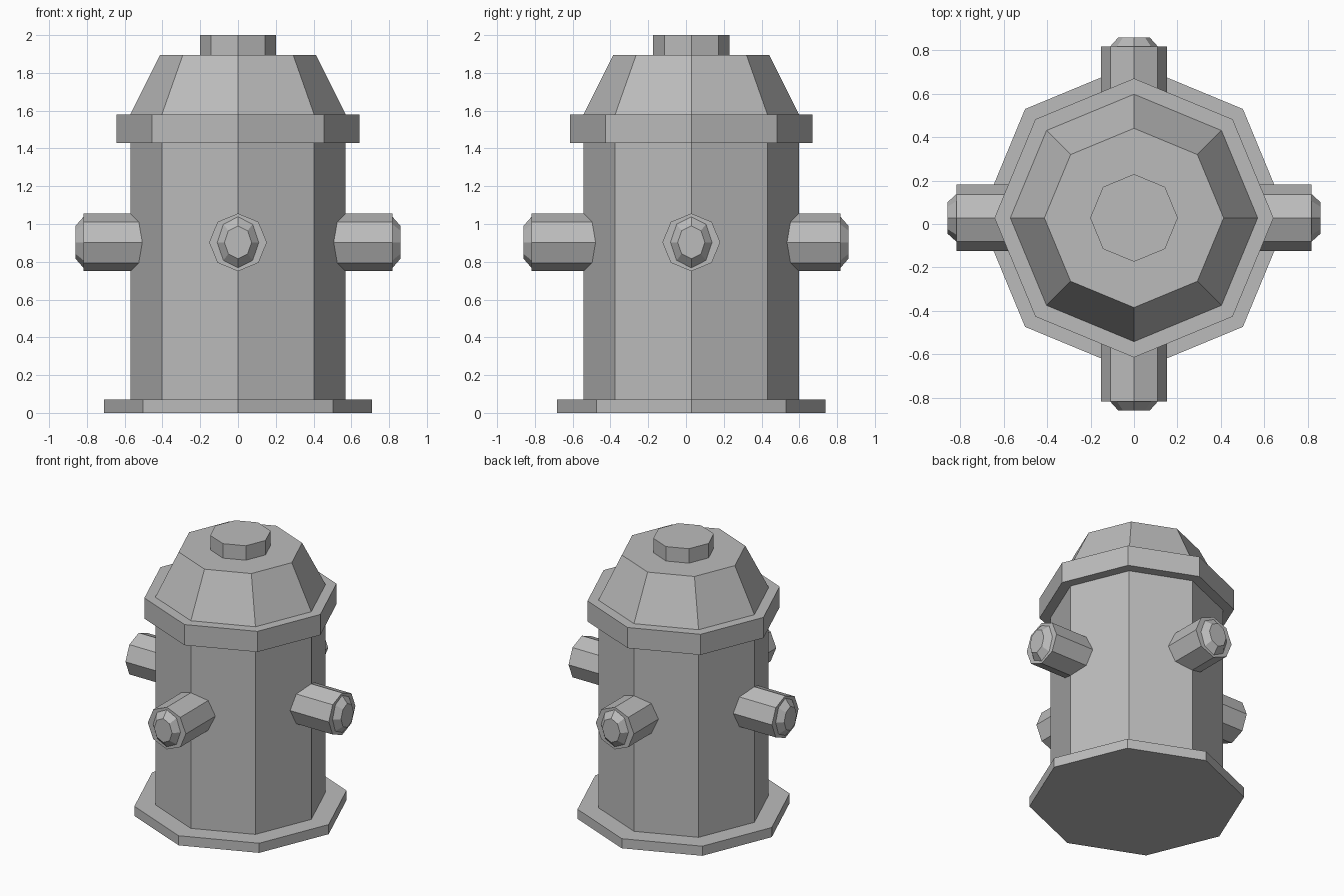
import bpy
import bmesh
from math import cos, sin, tau
from mathutils import Matrix, Vector

SIDES = 8
CENTRE = Vector((0, 0.028, 0))

cube = bpy.data.objects.get("Cube")
if cube:
    bpy.data.objects.remove(cube, do_unlink=True)

# Single flat colour
grey = bpy.data.materials.new("plain grey")
grey.use_nodes = True
colour = (0.5, 0.5, 0.5, 1)
grey.diffuse_color = colour
grey.node_tree.nodes["Principled BSDF"].inputs["Base Color"].default_value = colour


def stack(name, rings, matrix):
    """Closed octagonal solid through rings of (x radius, y radius, height)."""
    bm = bmesh.new()
    loops = []
    for rx, ry, h in rings:
        angles = [tau * i / SIDES for i in range(SIDES)]
        loops.append([bm.verts.new((rx * cos(a), ry * sin(a), h)) for a in angles])
    for low, high in zip(loops, loops[1:]):
        for i in range(SIDES):
            j = (i + 1) % SIDES
            bm.faces.new((low[i], low[j], high[j], high[i]))
    bm.faces.new(loops[0][::-1])
    bm.faces.new(loops[-1])
    bm.transform(matrix)
    bmesh.ops.recalc_face_normals(bm, faces=bm.faces)
    mesh = bpy.data.meshes.new(name)
    bm.to_mesh(mesh)
    bm.free()
    mesh.materials.append(grey)
    obj = bpy.data.objects.new(name, mesh)
    bpy.context.collection.objects.link(obj)


# Upright parts: name, lower radius, upper radius, bottom, top
for name, r0, r1, z0, z1 in (
    ("base_plate", 0.71, 0.71, 0, 0.07),
    ("barrel", 0.57, 0.57, 0.07, 1.43),
    ("brim", 0.643, 0.643, 1.43, 1.58),
    ("bonnet", 0.57, 0.413, 1.58, 1.895),
    ("top_nut", 0.202, 0.202, 1.895, 2),
):
    stack(name, [(r0, r0, z0), (r1, r1, z1)], Matrix.Translation(CENTRE))

# Four outlets, each with a narrower bevelled cap on its end
up = Vector((0, 0, 1))
for name, out in (
    ("front_outlet", Vector((0, -1, 0))),
    ("back_outlet", Vector((0, 1, 0))),
    ("left_outlet", Vector((1, 0, 0))),
    ("right_outlet", Vector((-1, 0, 0))),
):
    side = up.cross(out)
    turn = Matrix((side, up, out)).transposed().to_4x4()
    # Side outlets follow the barrel centre; all four reach equally far out
    origin = Vector((0, CENTRE.y * abs(out.x), 0.903))
    rings = [(0.153, 0.153, 0.48), (0.153, 0.153, 0.818),
             (0.11, 0.135, 0.818), (0.072, 0.087, 0.86)]
    stack(name, rings, Matrix.Translation(origin) @ turn)
